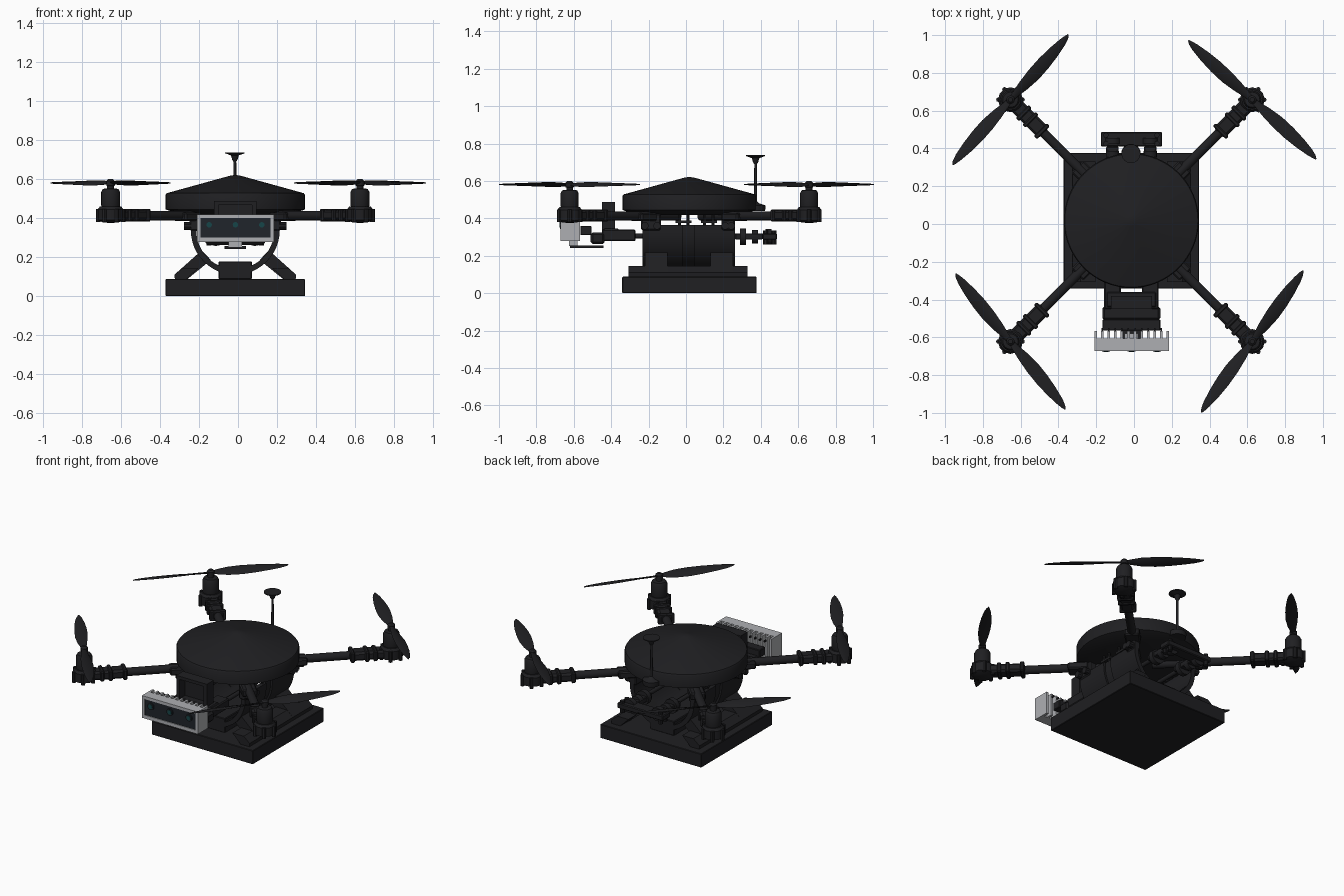
import bpy, bmesh, math
from mathutils import Vector, Matrix

if "Cube" in bpy.data.objects:
    bpy.data.objects.remove(bpy.data.objects["Cube"])

CX, CY = -0.014, 0.018   # centre of the airframe


def material(name, col):
    m = bpy.data.materials.new(name)
    m.diffuse_color = (*col, 1)
    m.use_nodes = True
    m.node_tree.nodes["Principled BSDF"].inputs["Base Color"].default_value = m.diffuse_color
    return m


BLACK = material("black", (0.014, 0.014, 0.016))
GREY = material("light_grey", (0.42, 0.43, 0.45))
GLASS = material("dark_glass", (0.014, 0.018, 0.024))
TEAL = material("teal_lens", (0.008, 0.06, 0.065))


def finish(name, bm, mat=BLACK, smooth=False):
    bmesh.ops.recalc_face_normals(bm, faces=bm.faces)
    me = bpy.data.meshes.new(name)
    bm.to_mesh(me)
    bm.free()
    ob = bpy.data.objects.new(name, me)
    bpy.context.collection.objects.link(ob)
    me.materials.append(mat)
    if smooth:
        bpy.context.view_layer.objects.active = ob
        ob.select_set(True)
        bpy.ops.object.shade_smooth_by_angle(angle=math.radians(35))
        ob.select_set(False)
    return ob


def box(name, x, y, z, mat=BLACK, bevel=0.0, turn=None):
    bm = bmesh.new()
    mid = Vector(((x[0] + x[1]) / 2, (y[0] + y[1]) / 2, (z[0] + z[1]) / 2))
    size = (x[1] - x[0], y[1] - y[0], z[1] - z[0])
    bmesh.ops.create_cube(bm, size=1, matrix=Matrix.Translation(mid) @ Matrix.Diagonal((*size, 1)))
    if bevel:
        bmesh.ops.bevel(bm, geom=bm.edges[:], offset=bevel, segments=1, affect='EDGES')
    if turn:
        bm.transform(turn)
    return finish(name, bm, mat)


def rod(name, a, b, r, r2=None, n=20, mat=BLACK):
    a, b = Vector(a), Vector(b)
    d = b - a
    bm = bmesh.new()
    mat4 = Matrix.Translation((a + b) / 2) @ d.to_track_quat('Z', 'Y').to_matrix().to_4x4()
    bmesh.ops.create_cone(bm, cap_ends=True, segments=n, radius1=r, radius2=r if r2 is None else r2,
                          depth=d.length, matrix=mat4)
    return finish(name, bm, mat, True)


def lathe(name, profile, at, n=32):
    bm = bmesh.new()
    vs = [bm.verts.new((r, 0, z)) for r, z in profile]
    es = [bm.edges.new(p) for p in zip(vs, vs[1:])]
    bmesh.ops.spin(bm, geom=vs + es, cent=(0, 0, 0), axis=(0, 0, 1), angle=math.tau, steps=n)
    bmesh.ops.remove_doubles(bm, verts=bm.verts, dist=1e-5)
    bm.transform(Matrix.Translation((*at, 0)))
    return finish(name, bm, BLACK, True)


def extrude_y(name, pts, y0, y1, smooth=False):
    bm = bmesh.new()
    f = bm.faces.new([bm.verts.new((x, y0, z)) for x, z in pts])
    new = bmesh.ops.extrude_face_region(bm, geom=[f])["geom"]
    bmesh.ops.translate(bm, vec=(0, y1 - y0, 0), verts=[v for v in new if isinstance(v, bmesh.types.BMVert)])
    return finish(name, bm, BLACK, smooth)


def propeller(name, at, angle, spin):
    # stations: radius, leading edge, trailing edge, pitch height
    st = [(0.0, .014, -.014, .0), (.04, .018, -.018, .008), (.10, .026, -.030, .013), (.18, .032, -.040, .012),
          (.26, .032, -.040, .009), (.34, .026, -.034, .006), (.41, .016, -.024, .004),
          (.445, .008, -.014, .002), (.462, .002, -.003, .001)]
    bm = bmesh.new()
    for half in (0, math.pi):
        rings = []
        for r, le, te, p in st:
            mid, h, t = (le + te) / 2, (le - te) / 2, 0.006 * (1 - r)
            ring = []
            for k in range(8):
                u, w = math.cos(k * math.pi / 4), math.sin(k * math.pi / 4)
                ring.append(bm.verts.new(Matrix.Rotation(angle + half, 3, 'Z') @
                                         Vector((r, spin * (mid + h * u), p * u + t * w))))
            rings.append(ring)
        for a, b in zip(rings, rings[1:]):
            for k in range(8):
                bm.faces.new((a[k], a[k - 1], b[k - 1], b[k]))
        bm.faces.new(rings[-1])
    bm.transform(Matrix.Translation((*at, 0.581)))
    return finish(name, bm, BLACK, True)


# Landing base
box("landing_base", (CX - .358, CX + .358), (CY - .359, CY + .359), (0, .088), bevel=.003)

# Domed cover with shallow conical roof
lathe("body_dome", [(0, .622), (.03, .617), (.352, .528), (.357, .52), (.357, .445), (.345, .44),
                    (.26, .417), (0, .417)], (CX, CY), 64)

# Arms, motors and propellers
rotors = [(-1, 1, 48.5, 1), (1, 1, 137, -1), (-1, -1, 128.8, -1), (1, -1, 54.5, 1)]
for sx, sy, ang, spin in rotors:
    hub = Vector((CX + sx * .64, CY + sy * .64, 0))
    d = Vector((sx, sy, 0)).normalized()
    at = lambda dist, z: hub - d * dist + Vector((0, 0, z))
    rod("arm_tube", at(.82, .413), at(0, .413), .025)
    turn = Matrix.Translation(hub) @ Matrix.Rotation(math.atan2(-sy, -sx), 4, 'Z')
    box("arm_clamp", (.03, .25), (-.04, .04), (.388, .443), bevel=.012, turn=turn)
    for x in (.10, .15, .235):
        box("clamp_collar", (x - .012, x + .012), (-.049, .049), (.383, .448), bevel=.006, turn=turn)
    box("arm_root", (.50, .62), (-.045, .045), (.385, .43), bevel=.008, turn=turn)
    lathe("motor_mount", [(0, .375), (.04, .378), (.066, .39), (.066, .445), (.055, .46), (0, .46)], hub[:2], 12)
    for k in range(6):
        c = hub + Matrix.Rotation(k * math.pi / 3, 3, 'Z') @ Vector((.064, 0, 0))
        rod("mount_bolt", c + Vector((0, 0, .38)), c + Vector((0, 0, .448)), .012, n=8)
    lathe("motor", [(0, .455), (.046, .455), (.048, .465), (.048, .535), (.04, .55), (.018, .553), (.018, .565),
                    (.022, .567), (.022, .59), (.012, .6), (0, .6)], hub[:2], 24)
    propeller("propeller", hub[:2], math.radians(ang), spin)

# Cradle: half-round shells open front to back


def u_profile(ro, ri):
    arc = [math.pi + k * math.pi / 24 for k in range(25)]
    zc = .338
    out = [(CX + ro * math.cos(a), zc + ro * math.sin(a)) for a in arc]
    inn = [(CX + ri * math.cos(a), zc + ri * math.sin(a)) for a in reversed(arc)]
    return [(CX - ro, .364)] + out + [(CX + ro, .364), (CX + ri, .364)] + inn + [(CX - ri, .364)]


extrude_y("cradle_front", u_profile(.228, .2), -.233, -.018, True)
extrude_y("cradle_back", u_profile(.228, .2), .042, .262, True)
extrude_y("cradle_strap", u_profile(.216, .2), -.03, .055, True)
box("cradle_foot", (CX - .085, CX + .085), (-.233, .262), (.086, .178), bevel=.004)

# Splayed legs and long skids
for s in (-1, 1):
    m = lambda pts: [(CX + s * x, z) for x, z in pts]
    for y0, y1 in ((-.22, -.1), (.13, .25)):
        extrude_y("splayed_leg", m([(.30, .088), (.312, .11), (.172, .235), (.125, .185), (.245, .088)]), y0, y1)
    extrude_y("skid", m([(.31, .086), (.312, .11), (.27, .145), (.19, .145), (.25, .086)]), -.308, .33)
    # Cradle hangers under the dome
    for y0, y1 in ((-.24, -.135), (.19, .262)):
        box("cradle_hanger", sorted((CX + s * .185, CX + s * .235)), (y0, y1), (.335, .425), bevel=.008)
        for y in (y0 + .02, y1 - .02):
            rod("hanger_pin", (CX + s * .22, y, .36), (CX + s * .262, y, .36), .02, n=10)
    for y0, y1 in ((-.055, .03), (.08, .165)):
        box("hanger_rail", sorted((CX + s * .2, CX + s * .22)), (y0, y1), (.376, .39))
        for y in (y0 + .02, y1 - .02):
            rod("hanger_post", (CX + s * .21, y, .36), (CX + s * .21, y, .42), .008, n=8)
    # Payload rails through the cradle
    x = CX + s * .1
    rod("payload_rail", (x, -.45, .305), (x, .48, .305), .013)
    box("front_rail_block", (x - .044, x + .044), (-.45, -.27), (.278, .34), bevel=.006)
    box("rear_rail_block", (x - .033, x + .033), (.262, .41), (.287, .32), bevel=.004)
    for y, r in ((.305, .045), (.37, .035), (.44, .042)):
        rod("rear_damper", (x, y - .016, .302), (x, y + .016, .302), r, n=16)
    for y in (.425, .47):
        rod("rear_damper_pin", (CX + s * .135, y, .26), (CX + s * .135, y, .335), .014, n=10)

# Rear cross bar
box("rear_cross_bar", (CX - .162, CX + .162), (.41, .487), (.286, .32), bevel=.005)

# Antenna
lathe("antenna", [(0, .44), (.05, .44), (.052, .45), (.052, .47), (.02, .48), (.008, .49), (.007, .69), (.014, .7),
                  (.02, .722), (.05, .733), (.05, .738), (0, .738)], (CX - .002, .372), 24)

# Front gimbal: open upright frame, yoke and lower plate
for x in ((CX - .108, CX - .085), (CX + .085, CX + .108)):
    box("gimbal_upright", x, (-.45, -.38), (.32, .488))
box("gimbal_top", (CX - .108, CX + .108), (-.45, -.38), (.468, .488))
box("gimbal_back_plate", (CX - .1, CX + .1), (-.395, -.38), (.33, .48))
box("gimbal_neck", (CX - .13, CX + .13), (-.44, -.36), (.29, .345), bevel=.005)
box("gimbal_yoke", (CX - .153, CX + .153), (-.51, -.435), (.262, .325), bevel=.012)
box("gimbal_carrier", (CX - .153, CX + .153), (-.565, -.505), (.31, .36), bevel=.004)
box("gimbal_lower_plate", (CX - .055, CX + .055), (-.62, -.44), (.242, .256))

# Camera housing: grey shell, framed glass, lenses, rear cooling fins
X0, X1 = -.21, .186
box("camera_body", (X0, X1), (-.66, -.605), (.278, .42), GREY)
for z in ((.278, .3), (.402, .42)):
    box("camera_frame_bar", (X0, X1), (-.672, -.66), z, GREY)
for x in ((X0, X0 + .018), (X1 - .018, X1)):
    box("camera_frame_side", x, (-.672, -.66), (.3, .402), GREY)
box("camera_glass", (X0 + .018, X1 - .018), (-.667, -.659), (.3, .402), GLASS)
for x in (-.148, -.013, .122):
    rod("lens_ring", (x, -.66, .366), (x, -.674, .366), .022, mat=GLASS)
    rod("lens", (x, -.67, .366), (x, -.677, .366), .014, mat=TEAL)
for k in range(12):
    x = X0 + k * (X1 - X0 - .014) / 11
    box("cooling_fin", (x, x + .014), (-.606, -.567), (.278, .42), GREY)
    if 0 < k < 11:
        box("fin_pin", (x + .003, x + .011), (-.568, -.55), (.395, .405))
box("camera_foot", (-.05, .02), (-.625, -.58), (.252, .28), GREY)
